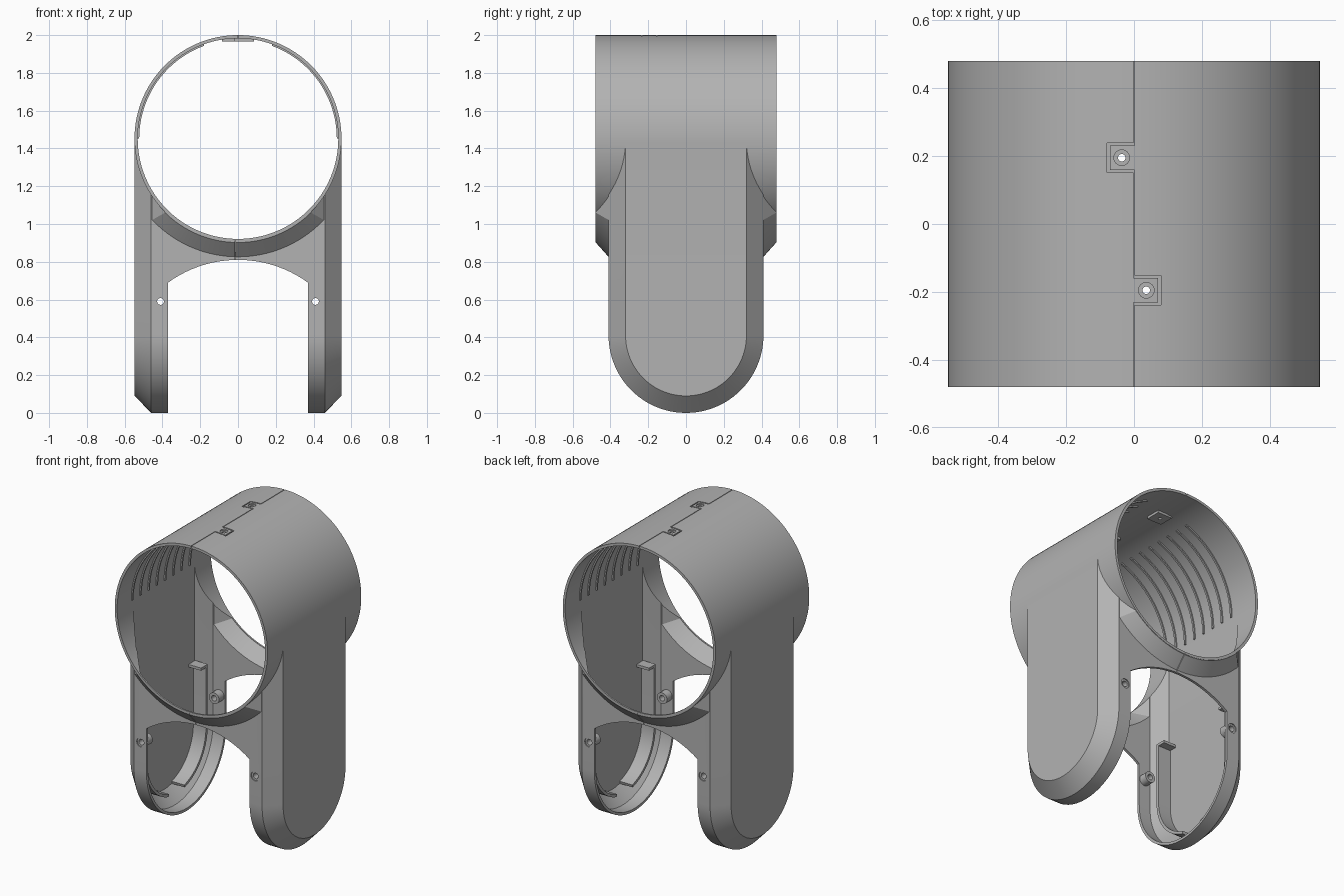
import bpy, bmesh
from math import sin, cos, pi, radians, sqrt

if "Cube" in bpy.data.objects:
    bpy.data.objects.remove(bpy.data.objects["Cube"])

GREY = bpy.data.materials.new("matte grey")
GREY.use_nodes = True
GREY.diffuse_color = (0.45, 0.45, 0.45, 1)
GREY.node_tree.nodes["Principled BSDF"].inputs["Base Color"].default_value = (0.45, 0.45, 0.45, 1)

R, AXIS, HALF = 0.548, 1.452, 0.48   # tube radius, axis height, half length
WALL = 0.017


def loft(name, *strips):
    """Skin each strip of equal-sized rings and cap both ends."""
    bm = bmesh.new()
    for rings in strips:
        rows = [[bm.verts.new(p) for p in ring] for ring in rings]
        n = len(rows[0])
        for a, b in zip(rows, rows[1:]):
            for i in range(n):
                j = (i + 1) % n
                bm.faces.new((a[i], a[j], b[j], b[i]))
        bm.faces.new(rows[0])
        bm.faces.new(rows[-1])
    bmesh.ops.recalc_face_normals(bm, faces=bm.faces)
    mesh = bpy.data.meshes.new(name)
    bm.to_mesh(mesh)
    bm.free()
    mesh.materials.append(GREY)
    ob = bpy.data.objects.new(name, mesh)
    bpy.context.collection.objects.link(ob)
    return ob


def lathe(profile, x=0, z=AXIS, n=128):
    """Rings about an axis along y, from (y, radius) pairs."""
    return [[(x + r * cos(2 * pi * i / n), y, z + r * sin(2 * pi * i / n))
             for i in range(n)] for y, r in profile]


def post(profile, x, y, n=24):
    """Rings about an upright axis, from (z, radius) pairs."""
    return [[(x + r * cos(2 * pi * i / n), y + r * sin(2 * pi * i / n), z)
             for i in range(n)] for z, r in profile]


def box(x0, x1, y0, y1, z0, z1):
    return [[(x0, y0, z), (x1, y0, z), (x1, y1, z), (x0, y1, z)] for z in (z0, z1)]


def boolean(target, other, operation):
    other.hide_render = True
    mod = target.modifiers.new("cut", "BOOLEAN")
    mod.operation, mod.solver, mod.object = operation, "EXACT", other
    mod.use_self = operation == "DIFFERENCE"
    bpy.context.view_layer.objects.active = target
    bpy.ops.object.modifier_apply(modifier=mod.name)
    bpy.data.objects.remove(other)


def smooth(ob):
    bpy.ops.object.select_all(action="DESELECT")
    ob.select_set(True)
    bpy.context.view_layer.objects.active = ob
    bpy.ops.object.shade_smooth_by_angle(angle=radians(25))


def solid(name, t, end):
    """Tube joined to the chamfered capsule body with a flared collar, shrunk by t."""
    def capsule(x, r):
        arc = [(x, -r * cos(pi * i / 48), 0.41 - r * sin(pi * i / 48)) for i in range(49)]
        return [(x, -r, AXIS)] + arc + [(x, r, AXIS)]
    w, mid = R - 0.001 - t, 0.46 - t * 0.4
    ob = loft(name, [capsule(x, r) for x, r in
                     ((-w, 0.32 - t * 0.4), (-mid, 0.41 - t), (mid, 0.41 - t), (w, 0.32 - t * 0.4))])
    # the collar follows the same corner chamfer as the body
    c, s = w - 0.002, 0.864 - t * 1.4
    y = HALF - 0.002 - t * 0.5
    plan = [(c, s - c), (s - y, y), (y - s, y), (-c, s - c),
            (-c, c - s), (y - s, -y), (s - y, -y), (c, c - s)]
    collar = loft("collar", lathe([(-y, R + 0.002 - t), (-0.408 + t, 0.628 - t),
                                   (0.408 - t, 0.628 - t), (y, R + 0.002 - t)]))
    boolean(collar, loft("plan", [[(px, py, z) for px, py in plan] for z in (0.5, AXIS - 0.01)]),
            "INTERSECT")
    boolean(ob, collar, "UNION")
    boolean(ob, loft("tube", lathe([(-end, R - t), (end, R - t)])), "UNION")
    return ob


# Hollow shell
shell = solid("shell", 0, HALF)
boolean(shell, solid("cavity", WALL, 0.6), "DIFFERENCE")

# Opening between the legs with an arched top
rise, span = 0.12, 0.37
rad = (span ** 2 + rise ** 2) / (2 * rise)
arch = [(-span, -0.1), (span, -0.1)]
for i in range(25):
    x = span - 2 * span * i / 24
    arch.append((x, 0.81 - rad + sqrt(rad ** 2 - x ** 2)))
boolean(shell, loft("arch", [[(x, y, z) for x, z in arch] for y in (-0.7, 0.7)]), "DIFFERENCE")

# Screw holes through the legs and the top tabs
HOLE_Z, HOLE_X = 0.59, 0.41
TABS = [(-1, 0.195), (1, -0.195)]
holes = [lathe([(-0.7, 0.03), (-0.404, 0.03), (-0.404, 0.018),
                (0.404, 0.018), (0.404, 0.03), (0.7, 0.03)], s * HOLE_X, HOLE_Z, 24)
         for s in (-1, 1)]
holes += [post([(1.9, 0.011), (1.991, 0.011), (1.991, 0.023), (2.1, 0.023)], s * 0.036, y)
          for s, y in TABS]
boolean(shell, loft("holes", *holes), "DIFFERENCE")

# Parting seam, stepping around the two tabs
g = 0.002
top = (1.988, 2.02)
seam = [box(-g, g, a, b, *top) for a, b in ((-0.6, -0.235), (-0.155, 0.155), (0.235, 0.6))]
for s, y in TABS:
    x0, x1 = sorted((-s * g, s * 0.075))
    for e in (-0.04, 0.04):
        seam.append(box(x0, x1, y + e - 2 * g, y + e + 2 * g, *top))
    seam.append(box(s * 0.075 - 2 * g, s * 0.075 + 2 * g, y - 0.044, y + 0.044, *top))
for s in (-1, 1):
    y0, y1 = sorted((s * 0.402, s * 0.6))
    seam.append(box(s * 0.015 - g, s * 0.015 + g, y0, y1, 0.7, 0.912))
for i, part in enumerate(seam):
    boolean(shell, loft("seam", part), "DIFFERENCE")
smooth(shell)

# Backing plates under the top tabs
for s, y in TABS:
    x0, x1 = sorted((-s * 0.02, s * 0.085))
    plate = loft("tab_plate", box(x0, x1, y - 0.05, y + 0.05, 1.967, 1.983))
    boolean(plate, loft("hole", post([(1.9, 0.011), (2.1, 0.011)], s * 0.036, y)), "DIFFERENCE")

# Curved grip ribs inside the tube
ribs = []
for s in (-1, 1):
    for k in range(8):
        y = s * 0.035 + (k - 3.5) * 0.084
        rib = []
        for i in range(25):
            a = radians(70 * i / 24)
            rib.append([(s * r * cos(a), y + d, AXIS + r * sin(a))
                        for r, d in ((0.533, -0.006), (0.533, 0.006), (0.523, 0.006), (0.523, -0.006))])
        ribs.append(rib)
smooth(loft("grip_ribs", *ribs))

# Curved guide rails and screw bosses inside each leg
for s in (-1, 1):
    rails = []
    for side in (-1, 1):
        path = [(0.8, 0)] + [(0.41, radians(75 * i / 16)) for i in range(17)]
        rail = []
        for z, a in path:
            rail.append([(s * x, side * r * cos(a), z - r * sin(a))
                         for x, r in ((0.44, 0.3), (0.44, 0.318), (0.535, 0.318), (0.535, 0.3))])
        rails.append(rail)
        y0, y1 = sorted((side * 0.25, side * 0.318))
        x0, x1 = sorted((s * 0.44, s * 0.535))
        rails.append(box(x0, x1, y0, y1, 0.795, 0.812))
    smooth(loft("guide_rails", *rails))
    for side in (-1, 1):
        boss = loft("screw_boss", lathe([(side * 0.34, 0.036), (side * 0.398, 0.036)],
                                        s * HOLE_X, HOLE_Z, 24))
        boolean(boss, loft("hole", lathe([(-0.6, 0.018), (0.6, 0.018)], s * HOLE_X, HOLE_Z, 24)),
                "DIFFERENCE")
        smooth(boss)
